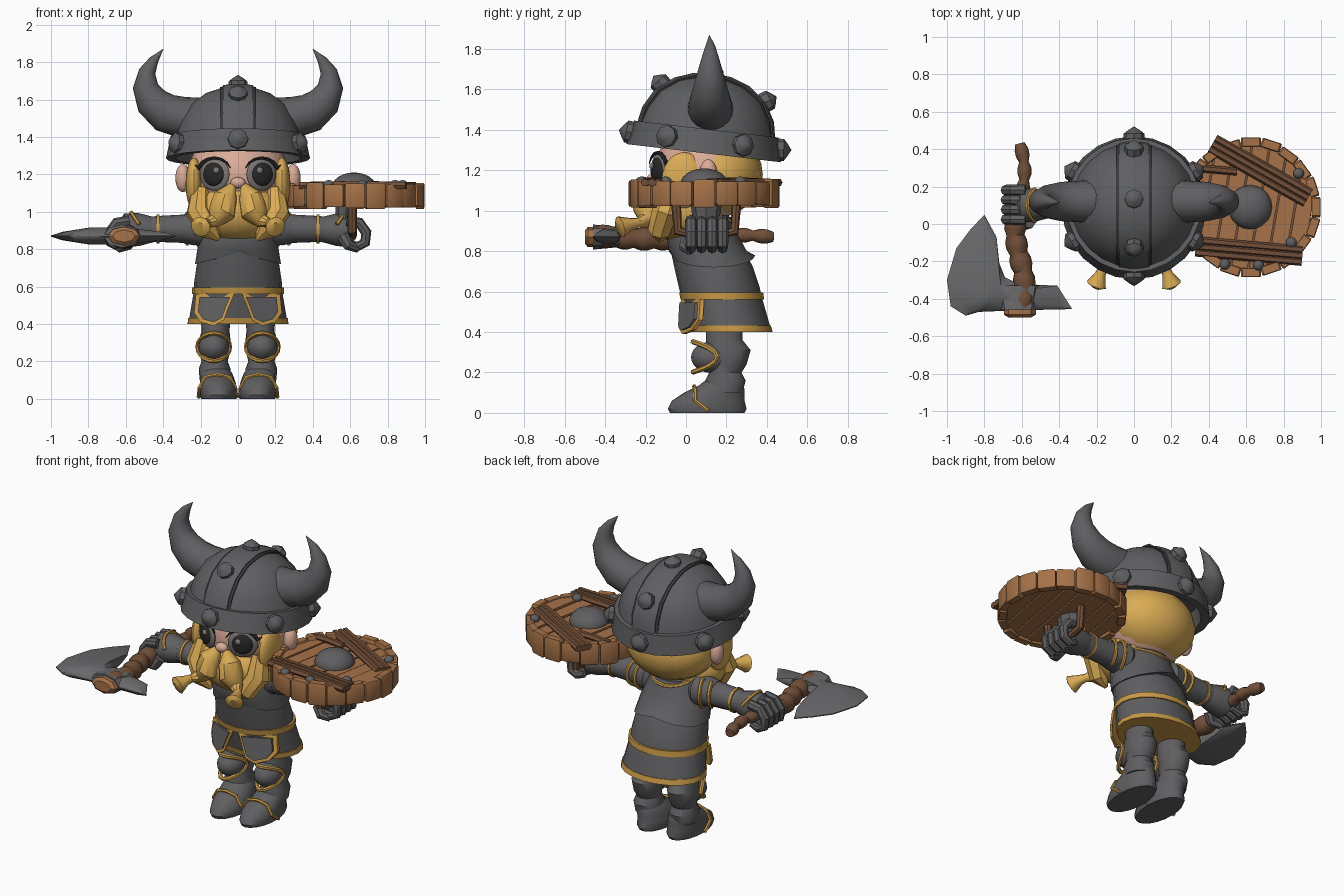
import bpy, bmesh, random
from math import sin, cos, pi, radians, sqrt
from mathutils import Vector, Matrix

cube = bpy.data.objects.get("Cube")
if cube:
    bpy.data.objects.remove(cube, do_unlink=True)
random.seed(4)


def material(name, red, green, blue):
    mat = bpy.data.materials.new(name)
    mat.use_nodes = True
    colour = (red, green, blue, 1)
    mat.diffuse_color = colour
    shader = next(n for n in mat.node_tree.nodes if n.type == 'BSDF_PRINCIPLED')
    shader.inputs["Base Color"].default_value = colour
    return mat


armour = material("armour_grey", .115, .115, .12)
steel = material("blade_steel", .14, .14, .145)
seam = material("dark_seam", .04, .04, .042)
gold = material("gold_trim", .58, .32, .06)
hair = material("blond_hair", .70, .41, .09)
skin = material("skin", .70, .41, .31)
eye_grey = material("eye_grey", .20, .18, .17)
pupil_dark = material("pupil_dark", .02, .022, .02)
wood = material("wood", .38, .17, .065)
strap = material("dark_wood", .17, .08, .04)
made = []


def make(name, bm, mat, matrix=None, pair=False):
    """Turn a bmesh into an object, or into a mirrored left and right pair."""
    bmesh.ops.remove_doubles(bm, verts=bm.verts[:], dist=.0003)
    bmesh.ops.recalc_face_normals(bm, faces=bm.faces[:])
    if matrix:
        bm.transform(matrix)
    for prefix in (("left_", "right_") if pair else ("",)):
        if prefix == "right_":
            bm.transform(Matrix.Scale(-1, 4, (1, 0, 0)))
            bmesh.ops.reverse_faces(bm, faces=bm.faces[:])
        mesh = bpy.data.meshes.new(prefix + name)
        bm.to_mesh(mesh)
        mesh.materials.append(mat)
        obj = bpy.data.objects.new(prefix + name, mesh)
        bpy.context.collection.objects.link(obj)
        made.append(obj)
    bm.free()


def bridge(rings, closed=False):
    """Join rings of points with quads and cap the open ends."""
    bm = bmesh.new()
    loops = [[bm.verts.new(p) for p in ring] for ring in rings]
    n = len(loops[0])
    for a, b in zip(loops, loops[1:] + (loops[:1] if closed else [])):
        for i in range(n):
            j = (i + 1) % n
            bm.faces.new((a[i], a[j], b[j], b[i]))
    if not closed:
        bm.faces.new(loops[0])
        bm.faces.new(loops[-1])
    return bm


def loft(sections, n=20):
    """Sections are height, centre x, centre y, radius x, radius y."""
    turn = [2 * pi * i / n for i in range(n)]
    return bridge([[(cx + rx * cos(a), cy + ry * sin(a), z) for a in turn]
                   for z, cx, cy, rx, ry in sections])


def lathe(profile, n=24):
    return loft([(z, 0, 0, max(r, .0001), max(r, .0001)) for r, z in profile], n)


def sweep(points, radii, n=12, closed=False):
    pts = [Vector(p) for p in points]
    radii = radii if isinstance(radii, (list, tuple)) else [radii] * len(pts)
    frame, old, rings = None, None, []
    for i, p in enumerate(pts):
        ahead = pts[(i + 1) % len(pts)] if closed else pts[min(i + 1, len(pts) - 1)]
        behind = pts[i - 1] if closed else pts[max(i - 1, 0)]
        t = (ahead - behind).normalized()
        frame = t.to_track_quat('Z', 'Y') if frame is None else old.rotation_difference(t) @ frame
        old = t
        rings.append([p + frame @ Vector((cos(k * 2 * pi / n), sin(k * 2 * pi / n), 0)) * radii[i]
                      for k in range(n)])
    return bridge(rings, closed)


def ball(loc, size, rot=(0, 0, 0), u=20, v=12):
    bm = bmesh.new()
    bmesh.ops.create_uvsphere(bm, u_segments=u, v_segments=v, radius=1)
    spin = Matrix.Rotation(rot[2], 4, 'Z') @ Matrix.Rotation(rot[1], 4, 'Y') @ Matrix.Rotation(rot[0], 4, 'X')
    bm.transform(Matrix.Translation(loc) @ spin @ Matrix.Diagonal((*size, 1)))
    return bm


def prism(points, push):
    bm = bmesh.new()
    face = bm.faces.new([bm.verts.new(p) for p in points])
    out = bmesh.ops.extrude_face_region(bm, geom=[face])["geom"]
    bmesh.ops.translate(bm, verts=[g for g in out if isinstance(g, bmesh.types.BMVert)], vec=push)
    return bm


def stud(name, loc, direction, size=.055, matrix=None, pair=False):
    place = Matrix.Translation(loc) @ Vector(direction).to_track_quat('Z', 'Y').to_matrix().to_4x4()
    bm = lathe([(size, -.02), (size, size * .4), (size * .55, size * .75), (0, size * 1.1)], 8)
    make(name, bm, armour, (matrix or Matrix()) @ place, pair)


# Helmet: tilted shell, raised centre strip, studs
tilt = Matrix.Translation((0, .087, 1.285)) @ Matrix.Rotation(radians(-6.7), 4, 'X')
dome = [(.333, .1), (.315, .19), (.265, .28), (.18, .345), (.09, .378), (0, .388)]
make("helmet", lathe([(.31, .1), (.335, 0), (.385, 0), (.36, .12), (.335, .12)] + dome[1:]), armour, tilt)
for name, half, grow, mat in (("helmet_strip_edge", .095, 1.02, seam), ("helmet_strip", .08, 1.04, armour)):
    bm = lathe(dome, 48)
    for side in (1, -1):
        cut = bmesh.ops.bisect_plane(bm, geom=bm.verts[:] + bm.edges[:] + bm.faces[:], clear_outer=True,
                                     plane_co=(side * half, 0, 0), plane_no=(side, 0, 0))
        bmesh.ops.edgeloop_fill(bm, edges=[e for e in cut["geom_cut"] if isinstance(e, bmesh.types.BMEdge)])
    base = Matrix.Translation((0, 0, .1))
    bm.transform(base @ Matrix.Diagonal((1, grow, grow, 1)) @ base.inverted())
    make(name, bm, mat, tilt)
for i in range(6):
    a = pi / 6 + i * pi / 3
    stud("rim_stud", (.37 * cos(a), .37 * sin(a), .06), (cos(a), sin(a), .1), matrix=tilt)
for y, z in ((-.25, .315), (0, .395), (.28, .29)):
    stud("strip_stud", (0, y, z), (0, y, z - .1), .05, tilt)

# Horns
make("horn", sweep([(.18, .12, 1.49), (.3, .12, 1.505), (.39, .12, 1.53), (.46, .12, 1.59), (.495, .12, 1.67),
                    (.485, .12, 1.75), (.45, .12, 1.81), (.4, .115, 1.87)],
                   [.12, .11, .105, .09, .068, .045, .026, .001], 20), armour, pair=True)

# Head, hair and face
make("head", ball((0, .1, 1.19), (.275, .26, .24)), skin)
make("back_hair", ball((0, .15, 1.18), (.28, .23, .21)), hair)
make("nose", ball((0, -.165, 1.155), (.04, .03, .03)), skin)
make("ear", ball((.295, .11, 1.18), (.04, .045, .075)), skin, pair=True)
make("sideburn", ball((.235, -.01, 1.15), (.045, .11, .14)), hair, pair=True)
yaw = radians(26)
for name, out, size, mat in (("eye", 0, .088, eye_grey), ("pupil", .014, .062, pupil_dark),
                             ("eye_glint", .022, .02, eye_grey)):
    shift = .02 if name == "eye_glint" else 0
    make(name, ball((.125 + out * sin(yaw) - shift, -.13 - out * cos(yaw) - shift / 2, 1.2 + shift),
                    (size, .022, size), (0, 0, yaw)), mat, pair=True)
lid = [(.125 + .092 * cos(a), -.14 + .045 * cos(a), 1.2 + .088 * sin(a)) for a in [k * pi / 8 for k in range(1, 8)]]
make("eyelash", sweep([(.23, -.085, 1.25)] + lid, [.002, .012, .012, .01, .009, .008, .006, .003], 6),
     pupil_dark, pair=True)
make("beard", ball((0, 0, 1.0), (.255, .2, .165), u=14, v=9), hair)
make("beard_lock", sweep([(.2, -.06, 1.12), (.21, -.1, 1.0), (.15, -.13, .9), (.1, -.13, .85)],
                         [.05, .07, .06, .01], 8), hair, pair=True)
make("moustache", sweep([(.03, -.16, 1.14), (.065, -.18, 1.08), (.085, -.19, 1.0), (.13, -.2, .95), (.165, -.24, .94),
                         (.18, -.27, .935), (.2, -.325, .92), (.205, -.335, .915)],
                        [.02, .065, .075, .04, .024, .03, .055, .03], 10), hair, pair=True)

# Torso, chest plate, belt and skirt
trunk = [(.72, 0, .137, .22, .195), (.8, 0, .108, .207, .183), (.88, 0, .08, .19, .167),
         (.97, 0, .08, .155, .135), (1.06, 0, .08, .1, .1)]
make("torso", loft([(.56, 0, .178, .235, .198), (.62, 0, .165, .235, .2)] + trunk), armour)
bm = loft([(z, x, y, rx + .01, ry + .01) for z, x, y, rx, ry in trunk[:-1]])
for v in bm.verts:
    if v.co.z < .73:
        v.co.z += .06 * (1 - abs(v.co.x) / .23)
make("chest_plate", bm, armour)
make("belt", loft([(.56, 0, .18, .246, .207), (.595, 0, .174, .246, .208)]), gold)
make("skirt", loft([(.405, 0, .223, .265, .2), (.57, 0, .178, .237, .198)]), armour)
make("skirt_hem", loft([(.4, 0, .224, .27, .205), (.432, 0, .215, .266, .205)]), gold)
make("collar_trim", sweep([(.15 * cos(a), .08 + .152 * sin(a), 1 - .06 * sin(a)) for a in
                           [k * pi / 10 for k in range(11)]], .013, 6), gold)

# Front skirt plates with gold borders
outline = [(.02, .56), (.225, .56), (.235, .46), (.2, .41), (.13, .39), (.075, .42), (.05, .49)]
for name, grow, back, mat in (("tasset_border", 1, .008, gold), ("tasset", .8, 0, armour)):
    pts = [(.13 + (x - .13) * grow, .485 + (z - .485) * grow) for x, z in outline]
    make(name, prism([(x, -.058 + .15 * (z - .4) + 1.9 * x * x + back, z) for x, z in pts], (0, .02, 0)),
         mat, pair=True)

# Legs, knee guards and boots
make("leg", loft([(.46, .12, .19, .08, .09), (.36, .12, .19, .075, .09), (.31, .125, .205, .085, .115),
                  (.24, .125, .205, .08, .095), (.2, .125, .195, .07, .08), (.16, .125, .195, .085, .1),
                  (.1, .125, .19, .08, .09)]), armour, pair=True)
make("knee_guard", ball((.13, .13, .275), (.082, .105, .078)), armour, pair=True)
make("knee_trim", sweep([(.13 + .085 * cos(a), .035 + .12 * cos(a) ** 2, .277 + .075 * sin(a)) for a in
                         [k * pi / 10 for k in range(20)]], .013, 6, True), gold, pair=True)
make("boot", loft([(0, .105, .105, .093, .185), (.02, .105, .105, .1, .195), (.06, .105, .11, .1, .18),
                   (.1, .11, .14, .093, .15), (.135, .115, .175, .085, .112), (.16, .12, .185, .07, .09)]),
     armour, pair=True)
half = [(.1, .11, .01), (.095, .045, .06), (.065, .045, .115), (0, .04, .13)]
make("boot_trim", sweep([(.11 + x, y, z) for x, y, z in half] + [(.11 - x, y, z) for x, y, z in half[-2::-1]],
                        .011, 6), gold, pair=True)

# Arms, shoulder guards and gauntlets
make("arm", sweep([(.1, .1, .9), (.2, .1, .91), (.42, .1, .908), (.54, .1, .9)], [.08, .08, .07, .066], 16),
     armour, pair=True)
for x, r in ((.17, .1), (.23, .09)):
    make("shoulder_guard", sweep([(x - .06, .1, .905), (x, .1, .91), (x + .06, .1, .91)], [.06, r, r - .012], 16),
         armour, pair=True)
    arc = [k * pi / 10 for k in range(1, 10)]
    make("shoulder_trim", sweep([(x + .03 + .03 * sin(a), .1 + r * .96 * sin(a), .91 + r * .96 * cos(a))
                                 for a in arc], .011, 6), gold, pair=True)
make("arm_band", sweep([(.42, .1, .908), (.435, .1, .908)], .077, 16), gold, pair=True)
make("gauntlet", sweep([(.46, .1, .905), (.53, .1, .905), (.6, .1, .9), (.63, .1, .895)],
                       [.07, .088, .09, .05], 12), armour, pair=True)
make("gauntlet_trim", sweep([(.51 + .06 * sin(a), .1 - .092 * cos(a), .905 + .09 * sin(a))
                             for a in arc], .011, 6), gold, pair=True)
for i in range(4):
    y = .025 + i * .052
    make("finger", sweep([(.58, y, .95), (.65, y, .94), (.685, y, .89), (.68, y, .835), (.64, y, .815), (.59, y, .83)],
                         [.03, .029, .029, .028, .026, .018], 8), armour, pair=True)
make("thumb", sweep([(.56, .01, .87), (.59, -.005, .82), (.64, .02, .8)], [.035, .03, .02], 8), armour, pair=True)

# Axe: wrapped haft, end cap, socket and blade
path, radii = [], []
for i in range(28):
    t = i / 27
    path.append((-.61 + .025 * sin(t * 9), .43 - .88 * t, .87 + .01 * sin(t * 7)))
    radii.append((.03 if t < .42 else .052) + (.007 if i % 3 else -.004))
make("axe_haft", sweep(path, radii, 10), strap)
make("axe_end_cap", loft([(0, 0, 0, .085, .05), (.025, 0, 0, .085, .05), (.04, 0, 0, .06, .033)], 8), wood,
     Matrix.Translation((-.61, -.46, .87)) @ Matrix.Rotation(pi / 2, 4, 'X'))
make("axe_socket", loft([(-.065, 0, 0, .13, .05), (.065, 0, 0, .1, .062)], 8), steel,
     Matrix.Translation((-.62, -.395, .87)) @ Matrix.Rotation(pi / 2, 4, 'X'))
edge = [(-.8, .05), (-.735, -.07), (-.72, -.21), (-.69, -.285), (-.62, -.32), (-.41, -.33), (-.33, -.455),
        (-.64, -.462), (-.83, -.47), (-.9, -.49), (-.98, -.44), (-1, -.3), (-.95, -.13), (-.875, -.03)]
make("axe_blade", bridge([[(-.71 + (x + .71) * s, -.37 + (y + .37) * s, .87 + h) for x, y in edge]
                          for s, h in ((.3, -.045), (.8, -.022), (1, -.003), (1, .003), (.8, .022), (.3, .045))]), steel)

# Shield: planks, rim blocks, straps, boss and grip
hub = Matrix.Translation((.625, .09, 1.09))
make("shield_core", lathe([(.325, -.045), (.325, .02)], 32), strap, hub)
for i in range(7):
    x0, x1 = -.33 + i * .0945, -.33 + i * .0945 + .085
    ends = [(x, sqrt(max(.34 ** 2 - x * x, .006))) for x in (x0, (x0 + x1) / 2, x1)]
    pts = [(x, y, -.055) for x, y in ends] + [(x, -y, -.055) for x, y in reversed(ends)]
    make("shield_plank", prism(pts, (0, 0, .1 + random.uniform(-.008, .008))), wood,
         hub @ Matrix.Rotation(radians(-10), 4, 'Z'))
for i in range(20):
    bm = bmesh.new()
    bmesh.ops.create_cube(bm, size=1)
    bmesh.ops.bevel(bm, geom=bm.edges[:], offset=.08, segments=1, affect='EDGES')
    size = Matrix.Diagonal((.05, .108, .125 + random.uniform(-.015, .02), 1))
    make("shield_rim_block", bm, wood, hub @ Matrix.Rotation(i * pi / 10, 4, 'Z')
         @ Matrix.Translation((.345 + random.uniform(-.008, .006), 0, -.005)) @ size)
for start, end, strands in (((.42, .43), (.93, .14), 3), ((.33, -.12), (.9, -.17), 3), ((.33, .3), (.55, .28), 1)):
    a, b = Vector((*start, 1.14)), Vector((*end, 1.14))
    side = (b - a).cross(Vector((0, 0, 1))).normalized()
    for k in range(strands):
        off = side * (k - (strands - 1) / 2) * .033
        lift = Vector((0, 0, random.uniform(0, .012)))
        make("shield_strap", sweep([a + off, (a + b) / 2 + off + lift, b + off], .021, 6), strap)
make("shield_boss", ball((.62, .09, 1.13), (.118, .118, .08)), armour)
for x, y in ((.88, .27), (.84, -.1), (.665, -.22), (.485, -.215)):
    make("shield_stud", ball((x, y, 1.145), (.03, .03, .025), u=10, v=6), armour)
make("shield_grip", sweep([(.61, -.05, 1.05), (.61, -.04, .9), (.61, .1, .87), (.61, .24, .9), (.61, .25, 1.05)],
                          .025, 8), strap)
make("shield_mount", loft([(.92, .57, .1, .05, .06), (1.05, .58, .1, .06, .08)], 8), armour)

# Smooth shading with sharp edges kept
bpy.ops.object.select_all(action='DESELECT')
for obj in made:
    obj.select_set(True)
bpy.context.view_layer.objects.active = made[0]
bpy.ops.object.shade_smooth_by_angle(angle=radians(35))
